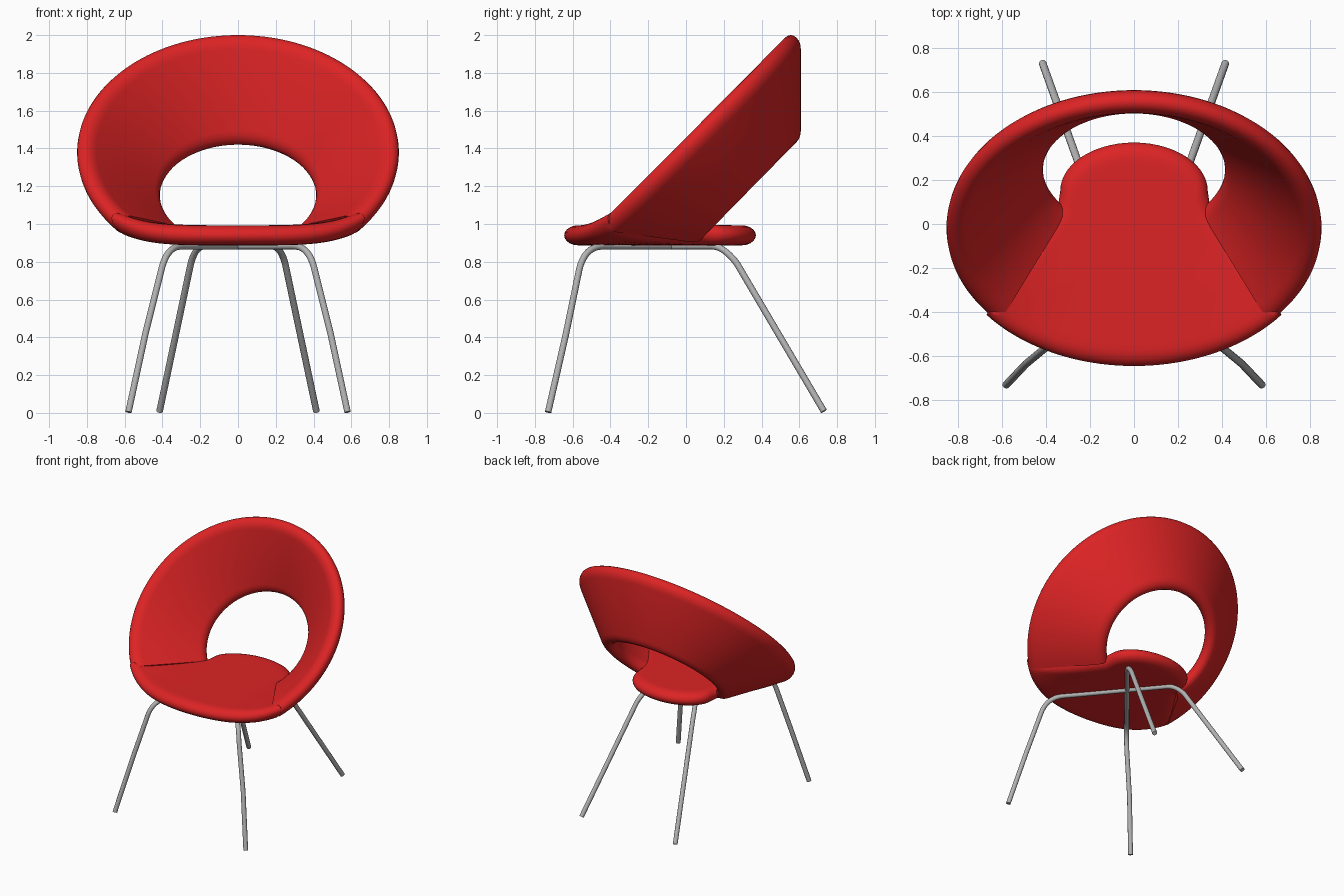
import bpy, bmesh
from math import sin, cos, pi, radians
from mathutils import Vector

if "Cube" in bpy.data.objects:
    bpy.data.objects.remove(bpy.data.objects["Cube"])


def material(name, color, roughness):
    mat = bpy.data.materials.new(name)
    mat.use_nodes = True
    mat.diffuse_color = color
    node = mat.node_tree.nodes["Principled BSDF"]
    node.inputs["Base Color"].default_value = color
    node.inputs["Roughness"].default_value = roughness
    return mat


red = material("red upholstery", (0.72, 0.017, 0.018, 1), 0.6)
grey = material("grey metal", (0.45, 0.45, 0.45, 1), 0.4)


def smooth(obj, mat):
    obj.data.materials.clear()
    obj.data.materials.append(mat)
    bpy.ops.object.select_all(action="DESELECT")
    obj.select_set(True)
    bpy.context.view_layer.objects.active = obj
    bpy.ops.object.shade_smooth_by_angle(angle=radians(45))


def loft(name, rings, mat):
    """Skin closed rings of equal length and cap both ends."""
    bm = bmesh.new()
    rows = [[bm.verts.new(p) for p in ring] for ring in rings]
    n = len(rows[0])
    for a, b in zip(rows, rows[1:]):
        for i in range(n):
            j = (i + 1) % n
            bm.faces.new((a[i], a[j], b[j], b[i]))
    bm.faces.new(rows[0])
    bm.faces.new(reversed(rows[-1]))
    bmesh.ops.recalc_face_normals(bm, faces=bm.faces)
    mesh = bpy.data.meshes.new(name)
    bm.to_mesh(mesh)
    bm.free()
    obj = bpy.data.objects.new(name, mesh)
    bpy.context.collection.objects.link(obj)
    smooth(obj, mat)


# Backrest: a padded band between two tilted ellipses, open at the seat
HALF, EDGE, ARC = 0.053, 0.075, 10


def rim(t):
    return Vector((0.84 * sin(t), -0.04 + 0.595 * cos(t), 1.4 + 0.6 * cos(t)))


def hole(t):
    return Vector((0.425 * sin(t), 0.27 + 0.285 * cos(t), 1.13 + 0.29 * cos(t)))


def band_section(t):
    inner, outer = hole(t), rim(t)
    along = (outer - inner).normalized()
    tangent = (rim(t + 0.01) + hole(t + 0.01)) - (rim(t - 0.01) + hole(t - 0.01))
    normal = tangent.cross(along).normalized()
    ring = []
    for end, sign in ((outer, 1), (inner, -1)):
        for k in range(ARC + 1):
            a = -pi / 2 + pi * k / ARC
            ring.append(end - along * sign * EDGE * (1 - cos(a))
                        + normal * sign * HALF * sin(a))
    return ring


LIMIT, STEPS = radians(131), 112
loft("backrest", [band_section(LIMIT * (2 * i / STEPS - 1))
                  for i in range(STEPS + 1)], red)

# Seat: a cushion with an elliptical front, tapering sides and a round rear lobe
half = []
for i in range(21):
    t = radians(180 - 52 * i / 20)
    half.append(Vector((0.85 * sin(t), -0.04 + 0.605 * cos(t))))
front_corner, neck = Vector((0.675, -0.405)), Vector((0.345, 0.08))
half += [front_corner.lerp(neck, i / 10) for i in range(1, 11)]
half += [Vector((0.335 * cos(a), 0.15 + 0.22 * sin(a)))
         for a in (pi / 2 * i / 14 for i in range(15))]
outline = half + [Vector((-p.x, p.y)) for p in reversed(half[1:-1])]
centre = Vector((0, -0.15))


def cushion_ring(inset, height, scale=1):
    ring = []
    for p in outline:
        q = p + (centre - p).normalized() * inset
        q = centre + (q - centre) * scale
        ring.append((q.x, q.y, 0.94 + 0.085 * abs(q.x / 0.66) ** 4.5 + height))
    return ring


scales = (0.02, 0.2, 0.4, 0.6, 0.8, 0.92)
rings = [cushion_ring(EDGE, -HALF, s) for s in scales]
for k in range(ARC + 1):
    a = -pi / 2 + pi * k / ARC
    rings.append(cushion_ring(EDGE * (1 - cos(a)), HALF * sin(a)))
rings += [cushion_ring(EDGE, HALF, s) for s in reversed(scales)]
loft("seat", rings, red)


# Legs: two bent tubes crossing diagonally under the seat
def bend(start, corner, end, n=10):
    return [start.lerp(corner, i / n).lerp(corner.lerp(end, i / n), i / n)
            for i in range(n + 1)]


def leg_tube(name, side):
    def at(x, y, z):
        return Vector((x * side, y, z))
    path = [at(0.58, -0.73, 0.004), at(0.49, -0.635, 0.42)]
    path += bend(at(0.405, -0.565, 0.76), at(0.376, -0.535, 0.882),
                 at(0.3, -0.44, 0.882))
    path += bend(at(-0.18, 0.14, 0.882), at(-0.225, 0.2, 0.882),
                 at(-0.25, 0.27, 0.79))
    path.append(at(-0.415, 0.73, 0.009))
    curve = bpy.data.curves.new(name, "CURVE")
    curve.dimensions = "3D"
    curve.bevel_depth = 0.0175
    curve.bevel_resolution = 4
    curve.use_fill_caps = True
    spline = curve.splines.new("POLY")
    spline.points.add(len(path) - 1)
    for point, p in zip(spline.points, path):
        point.co = (*p, 1)
    obj = bpy.data.objects.new(name, curve)
    bpy.context.collection.objects.link(obj)
    bpy.ops.object.select_all(action="DESELECT")
    obj.select_set(True)
    bpy.context.view_layer.objects.active = obj
    bpy.ops.object.convert(target="MESH")
    smooth(bpy.context.view_layer.objects.active, grey)


leg_tube("left_front_leg_tube", 1)
leg_tube("right_front_leg_tube", -1)
